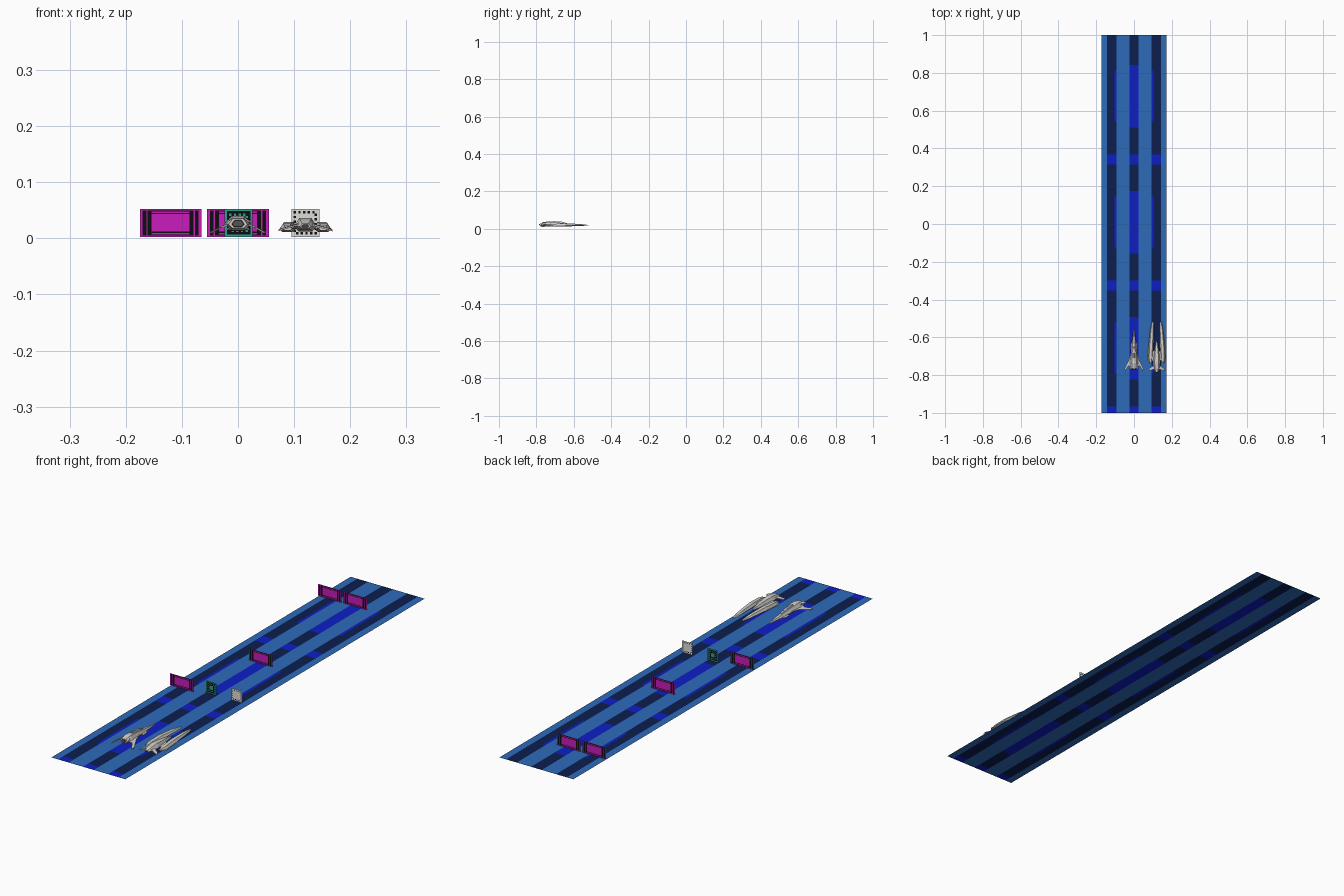
import bpy, bmesh

if "Cube" in bpy.data.objects:
    bpy.data.objects.remove(bpy.data.objects["Cube"])

def mat(name, col):
    m = bpy.data.materials.new(name)
    m.diffuse_color = (*col, 1)
    m.use_nodes = True
    m.node_tree.nodes["Principled BSDF"].inputs["Base Color"].default_value = m.diffuse_color
    return m

BLUE = mat("track blue", (0.026, 0.145, 0.49))
NAVY = mat("lane navy", (0.004, 0.013, 0.08))
BRIGHT = mat("marker bright blue", (0.004, 0.013, 0.56))
MAGENTA = mat("gate magenta", (0.58, 0.012, 0.50))
BLACK = mat("gate black", (0.004, 0.004, 0.005))
TEAL = mat("gate teal", (0.02, 0.36, 0.27))
WHITE = mat("gate white", (0.72, 0.72, 0.68))
HULL = mat("hull pale grey", (0.64, 0.62, 0.59))
DARK = mat("trim dark grey", (0.09, 0.09, 0.09))

def finish(name, bm, mats, fix=True):
    if fix:
        bmesh.ops.recalc_face_normals(bm, faces=bm.faces[:])
    me = bpy.data.meshes.new(name)
    bm.to_mesh(me)
    bm.free()
    for m in mats:
        me.materials.append(m)
    ob = bpy.data.objects.new(name, me)
    bpy.context.collection.objects.link(ob)
    return ob

def sheet(name, us, vs, place, rule, mats):
    """Flat grid with cuts at us, vs; rule(u, v, i, j) gives each face's colour."""
    bm = bmesh.new()
    g = [[bm.verts.new(place(u, v)) for v in vs] for u in us]
    for i in range(len(us) - 1):
        for j in range(len(vs) - 1):
            f = bm.faces.new((g[i][j], g[i+1][j], g[i+1][j+1], g[i][j+1]))
            f.material_index = rule((us[i]+us[i+1])/2, (vs[j]+vs[j+1])/2, i, j)
    return finish(name, bm, mats, False)

def mirrored(half):
    return sorted({s*h for h in half for s in (-1, 1)})

# Track: three dark lanes with repeated bright markers
def track_rule(x, y, i, j):
    a = abs(x)
    centre, side = a < 0.025, 0.092 < a < 0.142
    if not (centre or side):
        return 0
    for k in (-1, 0, 1):
        c = 0.01 + k*0.667
        if centre and abs(y - c) < 0.165:
            return 2
        if side and a < 0.104 and abs(y - c) < 0.135:
            return 2
        if abs(y - (c - 0.335)) < 0.026:
            return 2
    return 1

ycuts = {-1, 1}
for k in (-1, 0, 1):
    c = 0.01 + k*0.667
    ycuts |= {c-0.165, c+0.165, c-0.135, c+0.135, c-0.361, c-0.309}
ycuts = sorted(max(-1, min(1, y)) for y in ycuts)
ycuts = sorted(set(ycuts))
sheet("track", mirrored((0.025, 0.092, 0.104, 0.142, 0.173)), ycuts,
      lambda x, y: (x, y, 0), track_rule, (BLUE, NAVY, BRIGHT))

# Wide barriers: magenta frame, black ends and magenta centre
def barrier_rule(x, z, i, j):
    a, h = abs(x), abs(z - 0.0275)
    if a > 0.050 or h > 0.0225:
        return 0
    if a > 0.034:
        return 0 if 0.041 < a < 0.0435 else 1
    return 1 if 0.0155 < h < 0.018 or h > 0.0205 else 0

zc = [0.0275 + h for h in mirrored((0.0155, 0.018, 0.0205, 0.0225, 0.025))]
for n, (gx, gy) in enumerate(((-0.12, -0.205), (0, 0.153), (-0.12, 0.784), (0, 0.784))):
    sheet("barrier_%d" % n, mirrored((0.034, 0.041, 0.0435, 0.050, 0.055)), zc,
          lambda x, z: (gx + x, gy, z), barrier_rule, (MAGENTA, BLACK))

# Square pickups: dotted ring inside a frame
N = 12
us = [-0.025 + 0.05*i/N for i in range(N+1)]
def ring(i, j):
    return min(i, j, N-1-i, N-1-j)
def white_rule(x, z, i, j):
    return 1 if ring(i, j) == 1 and (i + j) % 2 else 0
def teal_rule(x, z, i, j):
    r = ring(i, j)
    if r == 0 or (r == 5):
        return 0
    if r in (1, 3):
        return 1
    return 0 if (i + j) % 2 or r == 4 else 1
for name, gx, rule, m in (("white_pickup", 0.12, white_rule, WHITE),
                          ("teal_pickup", 0.001, teal_rule, TEAL)):
    sheet(name, us, us, lambda x, z: (gx + x, -0.18, z + 0.0275), rule, (m, BLACK))

def loft(name, secs, ox=0, side=1, m=HULL):
    """Six-sided hull through sections (y, centre x, half width, bottom, top)."""
    bm = bmesh.new()
    rings = []
    for y, cx, w, zb, zt in secs:
        zm = zb + 0.4*(zt - zb)
        rings.append([bm.verts.new((ox + side*(cx + px*w), y, z)) for px, z in
                      ((-1, zm), (-.55, zt), (.55, zt), (1, zm), (.6, zb), (-.6, zb))])
    for a, b in zip(rings, rings[1:]):
        for k in range(6):
            bm.faces.new((a[k], a[(k+1) % 6], b[(k+1) % 6], b[k]))
    bm.faces.new(rings[0])
    bm.faces.new(rings[-1])
    return finish(name, bm, (m,))

def plate(name, pts, ox=0, t=0.003, m=HULL):
    """Mirrored pair of thin plates from an outline (x, y, z)."""
    for side, tag in ((-1, "left"), (1, "right")):
        bm = bmesh.new()
        lo = [bm.verts.new((ox + side*x, y, z - t/2)) for x, y, z in pts]
        hi = [bm.verts.new((ox + side*x, y, z + t/2)) for x, y, z in pts]
        bm.faces.new(lo)
        bm.faces.new(hi)
        for k in range(len(pts)):
            q = (k+1) % len(pts)
            bm.faces.new((lo[k], lo[q], hi[q], hi[k]))
        finish(name + "_" + tag, bm, (m,))

# Racer with swept, drooping wings
loft("dart_hull", [(-0.56, 0, .003, .015, .019), (-0.63, 0, .011, .014, .028),
                   (-0.68, 0, .017, .013, .036), (-0.735, 0, .022, .014, .040),
                   (-0.765, 0, .017, .018, .035)])
loft("dart_canopy", [(-0.635, 0, .003, .024, .030), (-0.665, 0, .008, .028, .038),
                     (-0.71, 0, .006, .034, .041)])
plate("dart_wing", [(.012, -0.665, .024), (.026, -0.715, .022), (.050, -0.765, .010),
                    (.047, -0.778, .010), (.030, -0.752, .020), (.014, -0.755, .026)])
plate("dart_canard", [(.006, -0.61, .019), (.019, -0.64, .016),
                      (.020, -0.663, .016), (.010, -0.66, .020)])
plate("dart_tail", [(.013, -0.735, .034), (.024, -0.772, .028), (.012, -0.765, .035)])
loft("dart_engine", [(-0.763, 0, .012, .020, .033), (-0.769, 0, .010, .021, .032)], m=DARK)

# Racer with two long forward prongs
OX = 0.12
loft("fork_hull", [(-0.62, 0, .004, .018, .024), (-0.67, 0, .013, .014, .032),
                   (-0.73, 0, .020, .012, .036), (-0.765, 0, .016, .015, .032),
                   (-0.783, 0, .010, .018, .026)], OX)
for s, tag in ((-1, "left"), (1, "right")):
    loft("fork_prong_" + tag, [(-0.52, .021, .006, .017, .020), (-0.57, .025, .011, .015, .026),
                               (-0.65, .030, .014, .012, .029), (-0.71, .033, .013, .011, .026),
                               (-0.735, .032, .008, .014, .022)], OX, s)
plate("fork_outer_fin", [(.032, -0.60, .021), (.045, -0.65, .017), (.048, -0.725, .014),
                         (.034, -0.735, .019)], OX)
plate("fork_strut", [(.008, -0.675, .022), (.03, -0.665, .021),
                     (.03, -0.715, .021), (.01, -0.735, .024)], OX)
plate("fork_rear_wing", [(.010, -0.745, .026), (.040, -0.765, .017),
                         (.042, -0.778, .016), (.010, -0.768, .025)], OX)
loft("fork_engine", [(-0.782, 0, .007, .019, .025), (-0.786, 0, .006, .020, .024)], OX, m=DARK)
